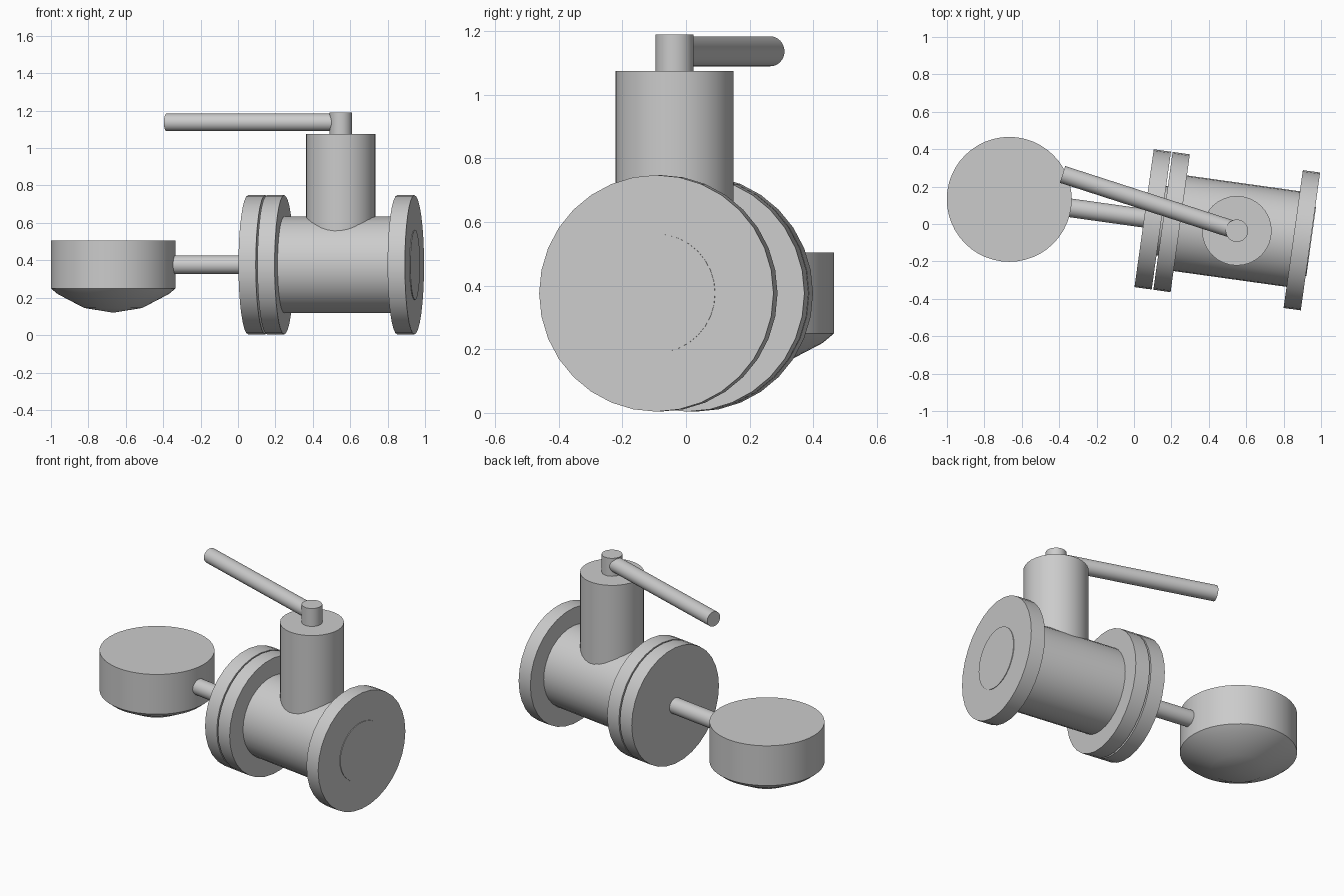
import bpy, math
from mathutils import Vector, Matrix

if "Cube" in bpy.data.objects:
    bpy.data.objects.remove(bpy.data.objects["Cube"])

Z = 0.376                                  # height of the pipe axis
ORIGIN = Vector((0.054, 0.031, Z))         # centre of the blind flange's outer face
AXIS = Vector((0.9903, -0.1385, 0)).normalized()


def on_axis(s):
    return ORIGIN + AXIS * s


def smooth(obj, name):
    obj.name = name
    bpy.ops.object.shade_smooth_by_angle(angle=math.radians(35))
    return obj


def rod(name, a, b, r, sides=32):
    """Cylinder between two points."""
    a, b = Vector(a), Vector(b)
    d = b - a
    bpy.ops.mesh.primitive_cylinder_add(vertices=sides, radius=r, depth=d.length)
    obj = bpy.context.object
    obj.matrix_world = Matrix.Translation((a + b) / 2) @ d.to_track_quat('Z', 'Y').to_matrix().to_4x4()
    return smooth(obj, name)


def lathe(name, profile, loc, sides=48):
    """Turn an (r, z) profile around z; first and last points are capped on the axis."""
    verts, faces, n = [], [], len(profile)
    for i in range(sides):
        a = 2 * math.pi * i / sides
        verts += [(r * math.cos(a), r * math.sin(a), z) for r, z in profile]
    for i in range(sides):
        p, q = i * n, (i + 1) % sides * n
        faces += [(p + k, q + k, q + k + 1, p + k + 1) for k in range(n - 1)]
    bottom = len(verts)
    verts.append((0, 0, DOME_Z))
    faces += [((i + 1) % sides * n, i * n, bottom) for i in range(sides)]
    faces.append([i * n + n - 1 for i in range(sides)])
    mesh = bpy.data.meshes.new(name)
    mesh.from_pydata(verts, [], faces)
    obj = bpy.data.objects.new(name, mesh)
    bpy.context.collection.objects.link(obj)
    obj.location = loc
    bpy.ops.object.select_all(action='DESELECT')
    obj.select_set(True)
    bpy.context.view_layer.objects.active = obj
    return smooth(obj, name)


# Horizontal pipe body, flanges and bore plug
rod("pipe_body", on_axis(0.15), on_axis(0.85), 0.258)
for name, s in (("blind_flange", 0), ("inlet_flange", 0.102), ("outlet_flange", 0.805)):
    rod(name, on_axis(s), on_axis(s + 0.093), 0.372)
rod("bore_plug", on_axis(0.05), on_axis(0.902), 0.187)

# Vertical neck and stem
nx, ny = 0.55, -0.036
rod("neck", (nx, ny, Z), (nx, ny, 1.075), 0.186)
rod("stem", (nx, ny, 1.05), (nx, ny, 1.19), 0.06)

# Lever handle
rod("handle", (nx, ny, 1.137), (-0.382, 0.265, 1.137), 0.047)

# Float with a domed underside, on its arm
DOME_Z = 0.12
centre = on_axis(-0.728)
dome_r = 0.494
dome = [(dome_r * math.sin(math.radians(t)), DOME_Z + dome_r * (1 - math.cos(math.radians(t))))
        for t in (18.3, 37)]
lathe("float", dome + [(0.334, 0.25), (0.334, 0.505)], (centre.x, centre.y, 0))
rod("float_arm", centre, on_axis(0.02), 0.05)
